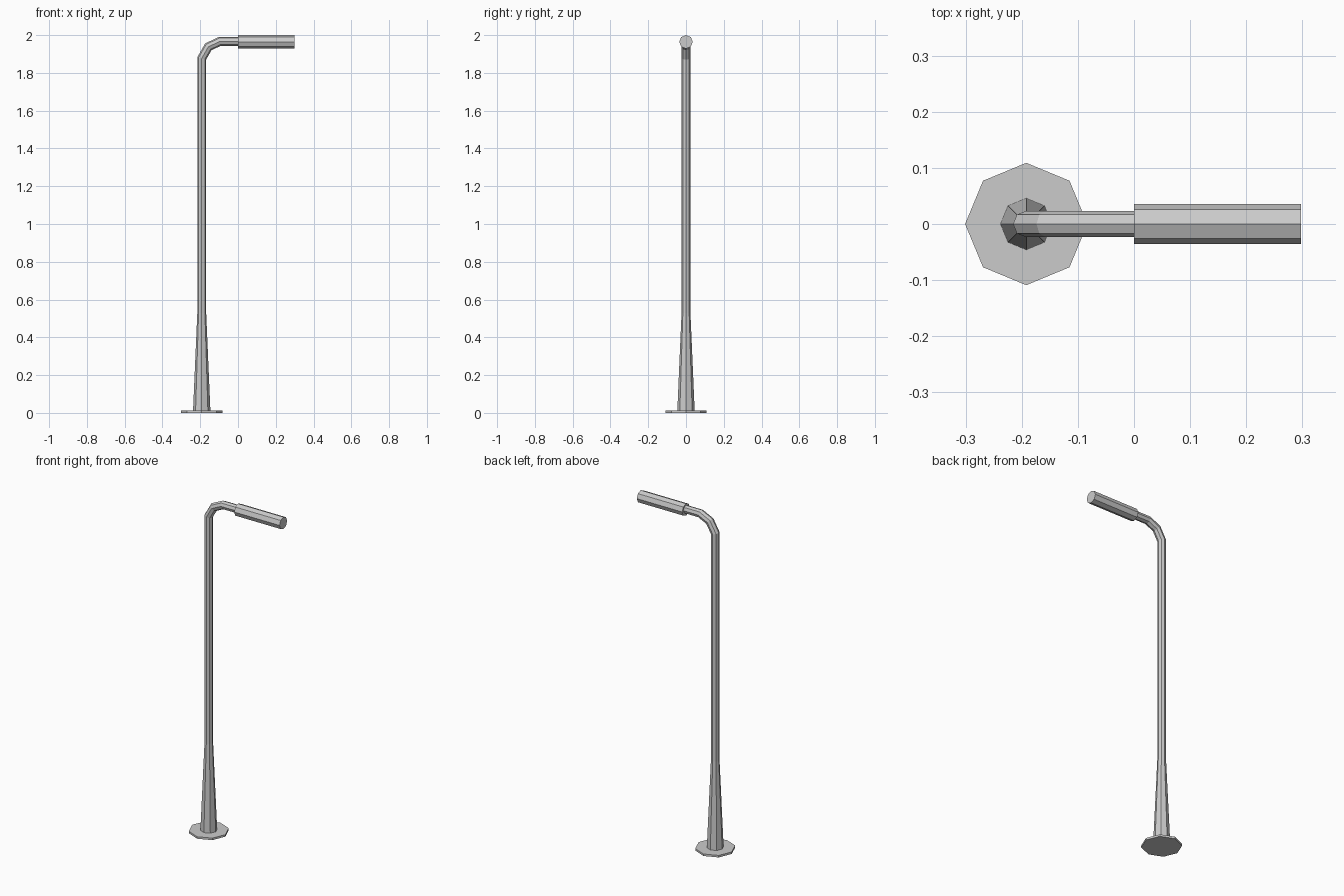
import bpy, bmesh
from math import cos, sin, pi
from mathutils import Vector

if "Cube" in bpy.data.objects:
    bpy.data.objects.remove(bpy.data.objects["Cube"])

SIDES = 8
PX = -0.192   # pole axis
AZ = 1.965    # arm axis height


def tube(name, stations):
    """Capped octagonal tube along a path of (x, z, radius) in the XZ plane."""
    pts = [Vector((x, 0, z)) for x, z, r in stations]
    side = Vector((0, 1, 0))
    bm = bmesh.new()
    rings = []
    for i, (p, s) in enumerate(zip(pts, stations)):
        a = (p - pts[i - 1]).normalized() if i else (pts[1] - p).normalized()
        b = (pts[i + 1] - p).normalized() if i < len(pts) - 1 else a
        t = (a + b).normalized()
        n = t.cross(side) / max(t.dot(a), 0.5)   # mitred at bends
        r = s[2]
        rings.append([bm.verts.new(p + n * r * cos(2 * pi * k / SIDES)
                                   + side * r * sin(2 * pi * k / SIDES))
                      for k in range(SIDES)])
    for lo, hi in zip(rings, rings[1:]):
        for k in range(SIDES):
            j = (k + 1) % SIDES
            bm.faces.new((lo[k], lo[j], hi[j], hi[k]))
    bm.faces.new(rings[0])
    bm.faces.new(rings[-1])
    bmesh.ops.recalc_face_normals(bm, faces=bm.faces)
    mesh = bpy.data.meshes.new(name)
    bm.to_mesh(mesh)
    bm.free()
    obj = bpy.data.objects.new(name, mesh)
    bpy.context.collection.objects.link(obj)
    return obj


# Ground plate
tube("base_plate", [(PX, 0, 0.109), (PX, 0.012, 0.109)])

# Tapered foot, straight pole, bend and arm in one tube
tube("pole_and_arm", [
    (PX, 0.010, 0.046), (PX, 0.53, 0.0235),
    (PX, 1.877, 0.0235), (-0.157, 1.938, 0.0235),
    (-0.096, AZ + 0.002, 0.0235), (0.005, AZ + 0.002, 0.0235)])

# Lamp head
tube("lamp_head", [(0.0, AZ - 0.001, 0.036), (0.298, AZ - 0.001, 0.036)])
